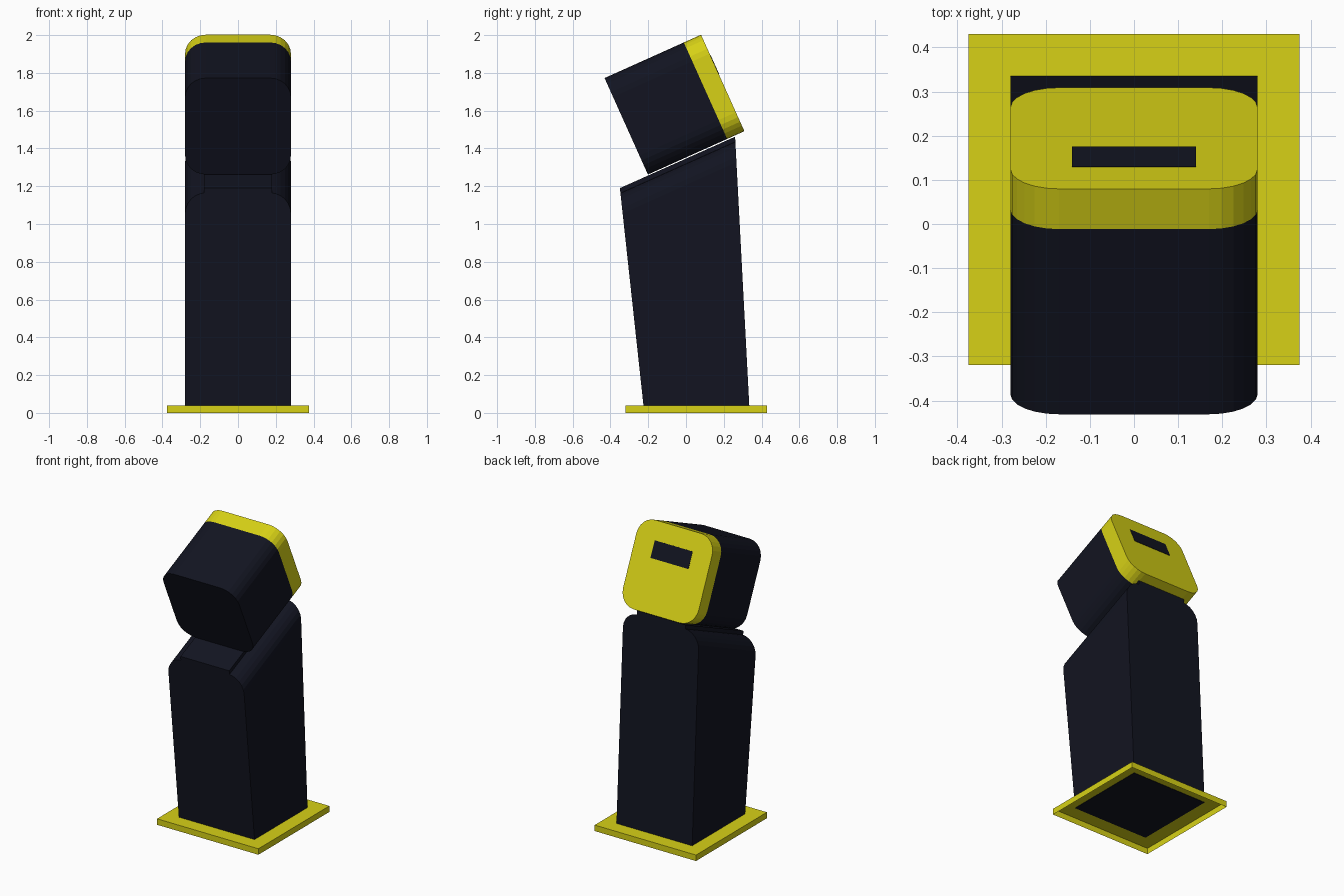
import bpy, bmesh, math
from mathutils import Matrix, Vector

if "Cube" in bpy.data.objects:
    bpy.data.objects.remove(bpy.data.objects["Cube"])


def material(name, color):
    m = bpy.data.materials.new(name)
    m.diffuse_color = (*color, 1)
    m.use_nodes = True
    m.node_tree.nodes["Principled BSDF"].inputs["Base Color"].default_value = m.diffuse_color
    return m


NAVY = material("navy", (0.006, 0.007, 0.015))
YELLOW = material("yellow", (0.68, 0.64, 0.008))


def loft(name, ring_a, ring_b, mat, cap_a=True):
    """Solid bridging two matching outlines."""
    bm = bmesh.new()
    a = [bm.verts.new(p) for p in ring_a]
    b = [bm.verts.new(p) for p in ring_b]
    n = len(a)
    for i in range(n):
        j = (i + 1) % n
        bm.faces.new((a[i], a[j], b[j], b[i]))
    bm.faces.new(b)
    if cap_a:
        bm.faces.new(a[::-1])
    bmesh.ops.recalc_face_normals(bm, faces=bm.faces)
    mesh = bpy.data.meshes.new(name)
    bm.to_mesh(mesh)
    bm.free()
    mesh.materials.append(mat)
    obj = bpy.data.objects.new(name, mesh)
    bpy.context.collection.objects.link(obj)
    return obj


def corner(cx, cz, r, start, seg=6):
    """Quarter circle, counter-clockwise from the start angle."""
    return [(cx + r * math.cos(math.radians(start + 90 * i / seg)),
             cz + r * math.sin(math.radians(start + 90 * i / seg)))
            for i in range(seg + 1)]


W, R = 0.28, 0.11   # half width and corner radius

# Base plate, open underneath
square = [(-0.375, -0.32), (0.375, -0.32), (0.375, 0.43), (-0.375, 0.43)]
loft("base_plate", [(x, y, 0) for x, y in square],
     [(x, y, 0.04) for x, y in square], YELLOW, cap_a=False)

# Pedestal: leaning front and back outlines with rounded top corners
LIP = 0.025
FRONT = (Vector((0, -0.225, 0.038)), Vector((0, -0.35, 1.19)))
BACK = (Vector((0, 0.335, 0.038)), Vector((0, 0.26, 1.462)))


def on_edge(edge, x, z):
    lo, hi = edge
    p = lo.lerp(hi, (z - lo.z) / (hi.z - lo.z))
    return (x, p.y, z)


def arch(edge):
    top = edge[1].z - LIP
    pts = [(-W, edge[0].z), (W, edge[0].z)]
    pts += corner(W - R, top - R, R, 0) + corner(R - W, top - R, R, 90)
    return [on_edge(edge, x, z) for x, z in pts]


loft("pedestal", arch(FRONT), arch(BACK), NAVY)


# Raised strip along the sloping top of the pedestal
def strip(edge):
    top = edge[1].z
    pts = [(-0.18, top - 0.04), (0.18, top - 0.04), (0.18, top), (-0.18, top)]
    return [on_edge(edge, x, z) for x, z in pts]


loft("top_strip", strip(FRONT), strip(BACK), NAVY)

# Tilted head: rounded block, cap on its back, slot panel
TILT = Matrix.Translation((0, -0.061, 1.632)) @ Matrix.Rotation(math.radians(24.2), 4, 'X')
c = W - R
block = corner(c, c, R, 0) + corner(-c, c, R, 90) + corner(-c, -c, R, 180) + corner(c, -c, R, 270)
slot = [(-0.14, 0.05), (0.14, 0.05), (0.14, 0.16), (-0.14, 0.16)]
for name, outline, y0, y1, mat in (
        ("head", block, -0.28, 0.18, NAVY),
        ("head_back_cap", block, 0.18, 0.28, YELLOW),
        ("slot_panel", slot, 0.27, 0.282, NAVY)):
    loft(name, [TILT @ Vector((x, y0, z)) for x, z in outline],
         [TILT @ Vector((x, y1, z)) for x, z in outline], mat)
